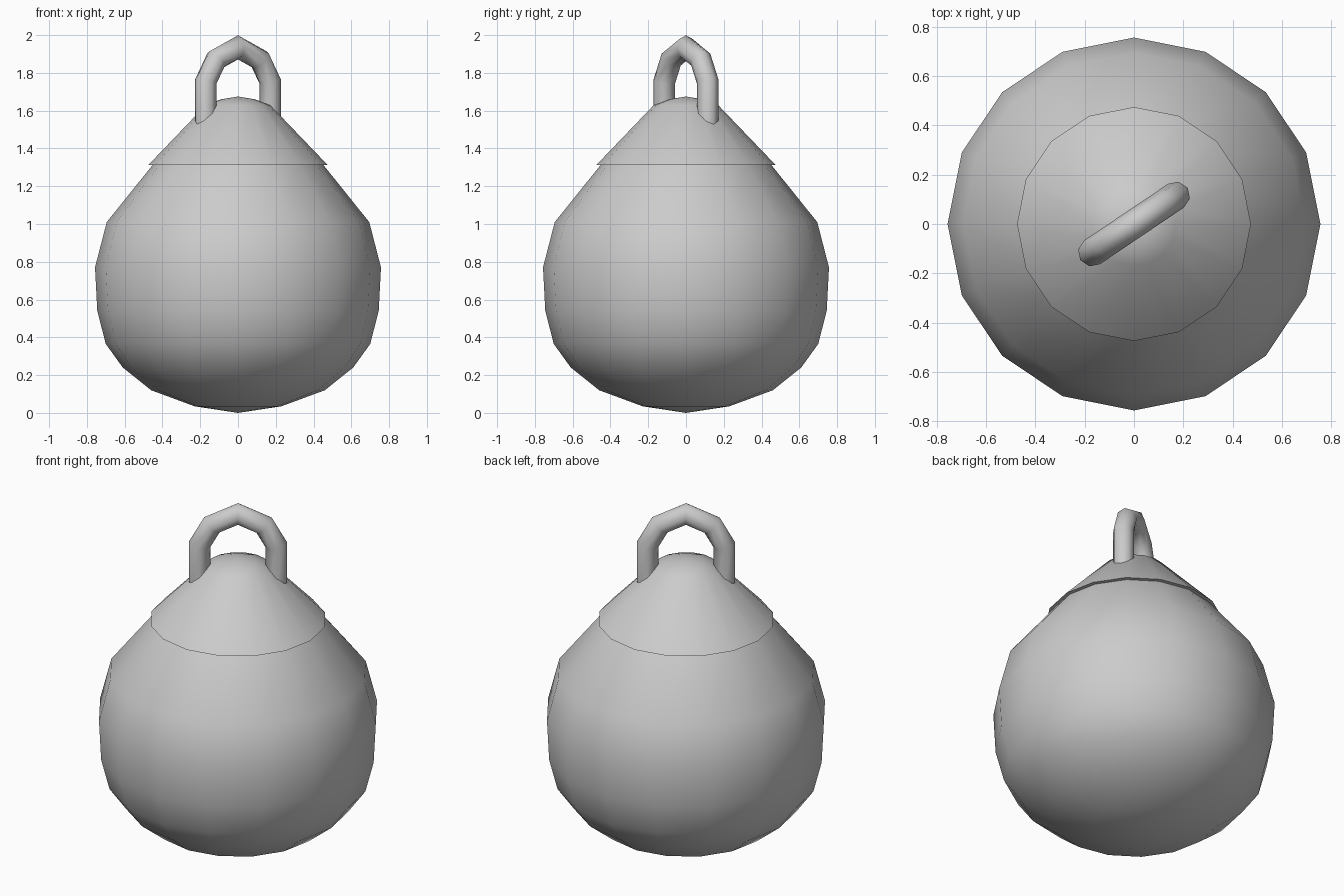
import bpy, bmesh
from math import cos, sin, pi, radians
from mathutils import Vector, Matrix

if "Cube" in bpy.data.objects:
    bpy.data.objects.remove(bpy.data.objects["Cube"])

SIDES = 16


def finish(name, bm, angle):
    bmesh.ops.recalc_face_normals(bm, faces=bm.faces)
    mesh = bpy.data.meshes.new(name)
    bm.to_mesh(mesh)
    bm.free()
    obj = bpy.data.objects.new(name, mesh)
    bpy.context.collection.objects.link(obj)
    bpy.ops.object.select_all(action='DESELECT')
    bpy.context.view_layer.objects.active = obj
    obj.select_set(True)
    bpy.ops.object.shade_smooth_by_angle(angle=radians(angle))
    return obj


def lathe(name, profile, angle):
    bm = bmesh.new()
    verts = [bm.verts.new((r, 0, z)) for r, z in profile]
    edges = [bm.edges.new(p) for p in zip(verts, verts[1:])]
    bmesh.ops.spin(bm, geom=verts + edges, cent=(0, 0, 0), axis=(0, 0, 1),
                   angle=2 * pi, steps=SIDES, use_merge=True)
    bmesh.ops.remove_doubles(bm, verts=bm.verts, dist=0.0005)
    return finish(name, bm, angle)


def tube(name, path, radius, sides, turn):
    bm = bmesh.new()
    rings = []
    for i, p in enumerate(path):
        a = (p - path[i - 1]).normalized() if i else None
        b = (path[i + 1] - p).normalized() if i < len(path) - 1 else None
        t = ((a or b) + (b or a)).normalized()
        # widen the ring at each bend so the tube keeps its thickness
        miter = radius / t.dot(a or b)
        side, normal = Vector((0, 1, 0)), t.cross(Vector((0, 1, 0)))
        rings.append([bm.verts.new(p + side * radius * cos(2 * pi * k / sides)
                                   + normal * miter * sin(2 * pi * k / sides))
                      for k in range(sides)])
    for r0, r1 in zip(rings, rings[1:]):
        for k in range(sides):
            j = (k + 1) % sides
            bm.faces.new((r0[k], r0[j], r1[j], r1[k]))
    bm.faces.new(rings[0])
    bm.faces.new(rings[-1])
    bm.transform(Matrix.Rotation(turn, 4, 'Z'))
    return finish(name, bm, 60)


# Round body, tapering to the cap
lathe("body", [(0, 0), (0.23, 0.035), (0.46, 0.12), (0.61, 0.24), (0.70, 0.365),
               (0.745, 0.54), (0.757, 0.77), (0.695, 1.01), (0.45, 1.315)], 60)

# Conical cap with a thin overhanging rim
lathe("cap", [(0.44, 1.312), (0.475, 1.312), (0.17, 1.63), (0.09, 1.66), (0, 1.675)], 60)

# Hanging loop, set diagonally
half = [(0.205, 1.5), (0.205, 1.755), (0.14, 1.87)]
arch = half + [(0, 1.935)] + [(-x, z) for x, z in reversed(half)]
tube("hanging_loop", [Vector((x, 0, z)) for x, z in arch], 0.058, 8, radians(34))
